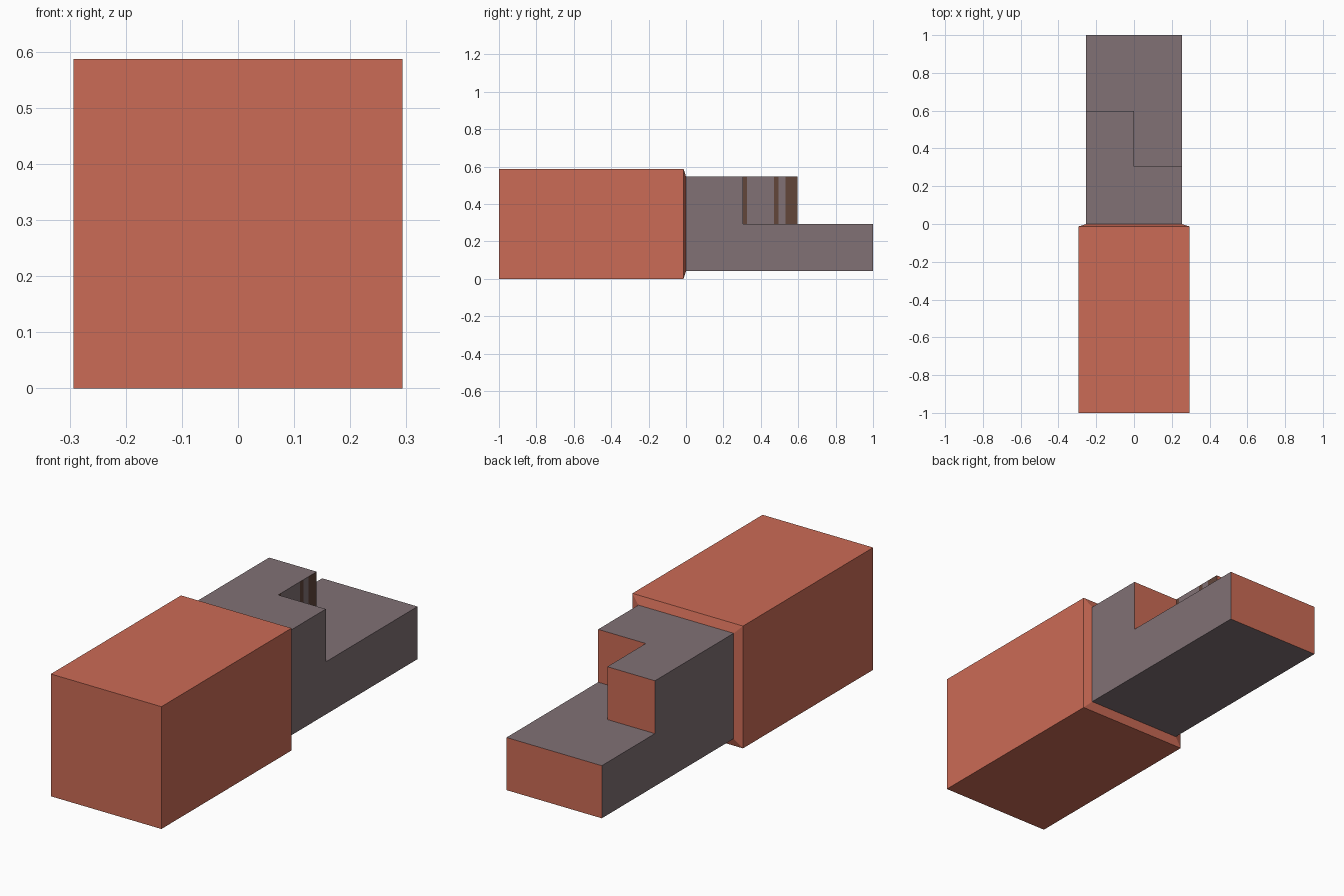
import bpy, bmesh

if "Cube" in bpy.data.objects:
    bpy.data.objects.remove(bpy.data.objects["Cube"])


def material(name, rgb):
    m = bpy.data.materials.new(name)
    m.diffuse_color = (*rgb, 1.0)
    m.use_nodes = True
    m.node_tree.nodes["Principled BSDF"].inputs["Base Color"].default_value = m.diffuse_color
    return m


orange = material("terracotta", (0.60, 0.147, 0.092))
grey = material("warm_grey", (0.218, 0.166, 0.178))
brown = material("dark_brown", (0.122, 0.061, 0.042))


def finish(bm, name, mats):
    bmesh.ops.remove_doubles(bm, verts=bm.verts, dist=1e-5)
    bmesh.ops.recalc_face_normals(bm, faces=bm.faces)
    me = bpy.data.meshes.new(name)
    bm.to_mesh(me)
    bm.free()
    for m in mats:
        me.materials.append(m)
    ob = bpy.data.objects.new(name, me)
    bpy.context.collection.objects.link(ob)
    return ob


def face(bm, pts):
    return bm.faces.new([bm.verts.new(p) for p in pts])


def walls(bm, outline, z0, z1):
    """Vertical walls round a closed outline, skipping the hidden joint at y = 0."""
    for a, b in zip(outline, outline[1:] + outline[:1]):
        if a[1] == 0 and b[1] == 0:
            continue
        face(bm, [(*a, z0), (*b, z0), (*b, z1), (*a, z1)])


# Handle: square block with a shallow taper at its rear end
H = 0.2935      # half width of the handle
W = 0.253       # half width of the stepped block
bm = bmesh.new()
rings = []
for y, h in ((-1.0, H), (-0.013, H), (0.0, W)):
    rings.append([bm.verts.new((sx * h, y, H + sz * h))
                  for sx, sz in ((-1, -1), (1, -1), (1, 1), (-1, 1))])
for r0, r1 in zip(rings, rings[1:]):
    for i in range(4):
        j = (i + 1) % 4
        bm.faces.new((r0[i], r0[j], r1[j], r1[i]))
bm.faces.new(rings[0])
bm.faces.new(rings[-1])
finish(bm, "handle_block", [orange])

# Stepped block: full-length lower slab carrying an L-shaped upper step
Z0, Z1, Z2 = H - W, 0.293, H + W
NEAR, FAR = 0.305, 0.597
cuts = [NEAR, 0.325, 0.47, 0.495, 0.533, FAR]     # stripe edges on the inner wall
stripes = [(cuts[0], cuts[1]), (cuts[2], cuts[3]), (cuts[4], cuts[5])]
inner = [(0, y) for y in cuts]

lower = [(-W, 0), (W, 0), (W, NEAR), (W, 1), (-W, 1), (-W, FAR)]
upper = [(-W, 0), (W, 0), (W, NEAR)] + inner + [(-W, FAR)]
ledge = [(W, NEAR), (W, 1), (-W, 1), (-W, FAR)] + inner[::-1]

bm = bmesh.new()
walls(bm, lower, Z0, Z1)
walls(bm, upper, Z1, Z2)
face(bm, [(*p, Z0) for p in lower])
face(bm, [(*p, Z1) for p in ledge])
face(bm, [(*p, Z2) for p in upper])
block = finish(bm, "stepped_block", [grey, orange, brown])

# Rear-facing ends are orange; stripes on the inner step wall are brown
for p in block.data.polygons:
    c = p.center
    if p.normal.y > 0.9:
        p.material_index = 1
    elif p.normal.x > 0.9 and abs(c.x) < 0.01:
        if any(a < c.y < b for a, b in stripes):
            p.material_index = 2
